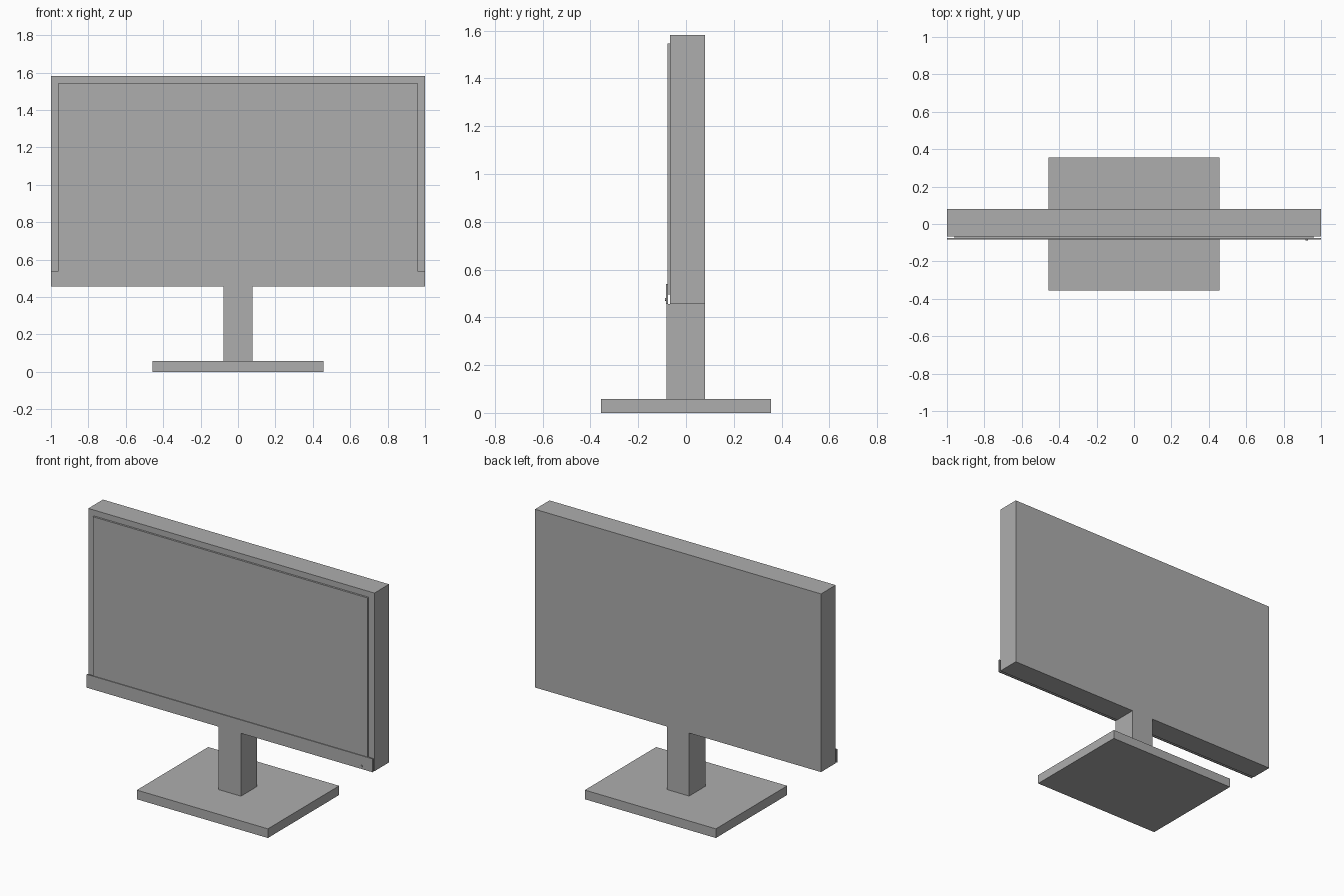
import bpy
import bmesh
from mathutils import Matrix, Vector

if "Cube" in bpy.data.objects:
    bpy.data.objects.remove(bpy.data.objects["Cube"])

grey = bpy.data.materials.new("plain_grey")
grey.diffuse_color = (0.42, 0.42, 0.42, 1.0)
grey.use_nodes = True
grey.node_tree.nodes["Principled BSDF"].inputs["Base Color"].default_value = grey.diffuse_color


def add_object(name, bm):
    mesh = bpy.data.meshes.new(name)
    bm.to_mesh(mesh)
    bm.free()
    mesh.materials.append(grey)
    obj = bpy.data.objects.new(name, mesh)
    bpy.context.collection.objects.link(obj)
    return obj


def box(name, x, y, z):
    """Box given as (min, max) on each axis."""
    bm = bmesh.new()
    bmesh.ops.create_cube(bm, size=1.0)
    size = Vector([b - a for a, b in (x, y, z)])
    centre = Vector([(a + b) / 2 for a, b in (x, y, z)])
    bmesh.ops.scale(bm, vec=size, verts=bm.verts)
    bmesh.ops.translate(bm, vec=centre, verts=bm.verts)
    return add_object(name, bm)


# Stand
box("base", (-0.458, 0.458), (-0.356, 0.356), (0, 0.058))
box("neck", (-0.078, 0.078), (-0.082, 0.08), (0.058, 0.456))

# Display housing and the raised screen on its front
box("housing", (-1, 1), (-0.066, 0.08), (0.456, 1.582))
box("screen", (-0.96, 0.96), (-0.078, -0.066), (0.495, 1.545))

# Thin strip under the screen, standing clear of the housing
box("lower_bezel", (-1, 1), (-0.083, -0.075), (0.456, 0.54))

# Small round power button
bm = bmesh.new()
bmesh.ops.create_cone(bm, cap_ends=True, segments=12, radius1=0.006,
                      radius2=0.006, depth=0.006,
                      matrix=Matrix.Translation((0.924, -0.085, 0.475))
                      @ Matrix.Rotation(1.5707963, 4, 'X'))
add_object("power_button", bm)
